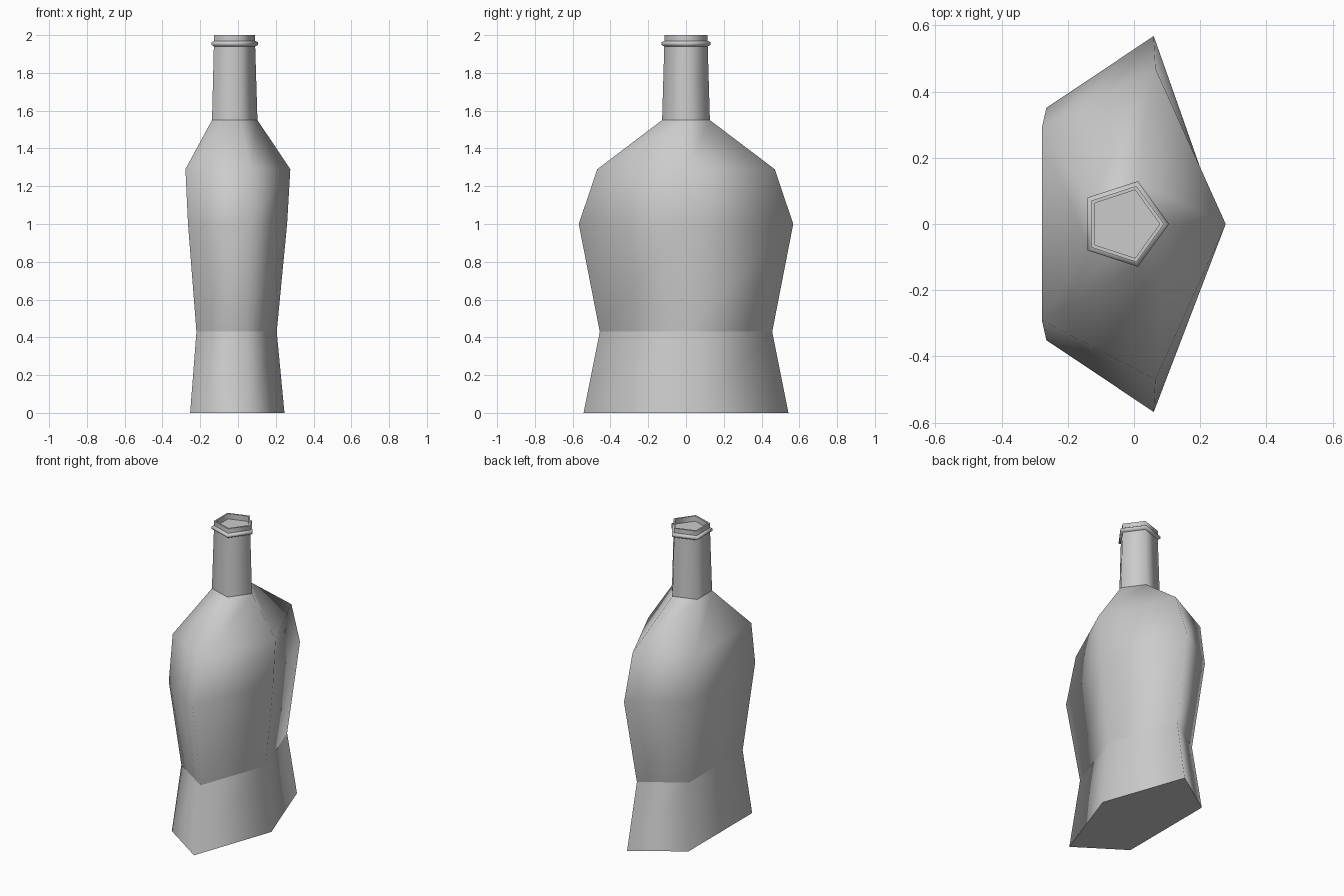
import bpy, bmesh
from math import cos, sin, tau

cube = bpy.data.objects.get("Cube")
if cube:
    bpy.data.objects.remove(cube)

grey = bpy.data.materials.new("plain_grey")
grey.use_nodes = True
colour = (0.6, 0.6, 0.6, 1)
grey.diffuse_color = colour
grey.node_tree.nodes["Principled BSDF"].inputs["Base Color"].default_value = colour

SIDES = 5
CENTRE_X = -0.03


def loft(name, rings, cap_start=False, cap_end=False):
    """Skin five-sided rings given as (height, x radius, y radius)."""
    bm = bmesh.new()
    loops = []
    for z, rx, ry in rings:
        angles = [tau * i / SIDES for i in range(SIDES)]
        loops.append([bm.verts.new((CENTRE_X + rx * cos(a), ry * sin(a), z))
                      for a in angles])
    for low, high in zip(loops, loops[1:]):
        for i in range(SIDES):
            j = (i + 1) % SIDES
            face = bm.faces.new((low[i], low[j], high[j], high[i]))
            face.smooth = True
    # End caps stay flat, with a sharp border
    caps = []
    if cap_start:
        caps.append(bm.faces.new(loops[0][::-1]))
    if cap_end:
        caps.append(bm.faces.new(loops[-1]))
    for cap in caps:
        for edge in cap.edges:
            edge.smooth = False
    mesh = bpy.data.meshes.new(name)
    bm.to_mesh(mesh)
    bm.free()
    mesh.materials.append(grey)
    obj = bpy.data.objects.new(name, mesh)
    bpy.context.collection.objects.link(obj)
    return obj


# Flared foot, closed underneath
waist = (0.43, 0.235, 0.48)
loft("bottle_foot", [(0, 0.276, 0.57), waist], cap_start=True)

# Wide body rising to the shoulder
collar = (1.55, 0.133, 0.133)
loft("bottle_body", [waist, (1.0, 0.29, 0.597), (1.29, 0.307, 0.494), collar])

# Slim tapering neck
neck_top = (1.94, 0.121, 0.121)
loft("bottle_neck", [collar, neck_top])

# Raised ring below the mouth
ring_top = (1.97, 0.121, 0.121)
loft("neck_ring", [neck_top, (1.948, 0.136, 0.136), (1.962, 0.136, 0.136), ring_top])

# Mouth: outer wall, lip and shallow recess
lip_outer = (2.0, 0.121, 0.121)
lip_inner = (2.0, 0.108, 0.108)
loft("mouth_wall", [ring_top, lip_outer])
loft("mouth_lip", [lip_outer, lip_inner])
loft("mouth_recess", [lip_inner, (1.965, 0.108, 0.108)], cap_end=True)
